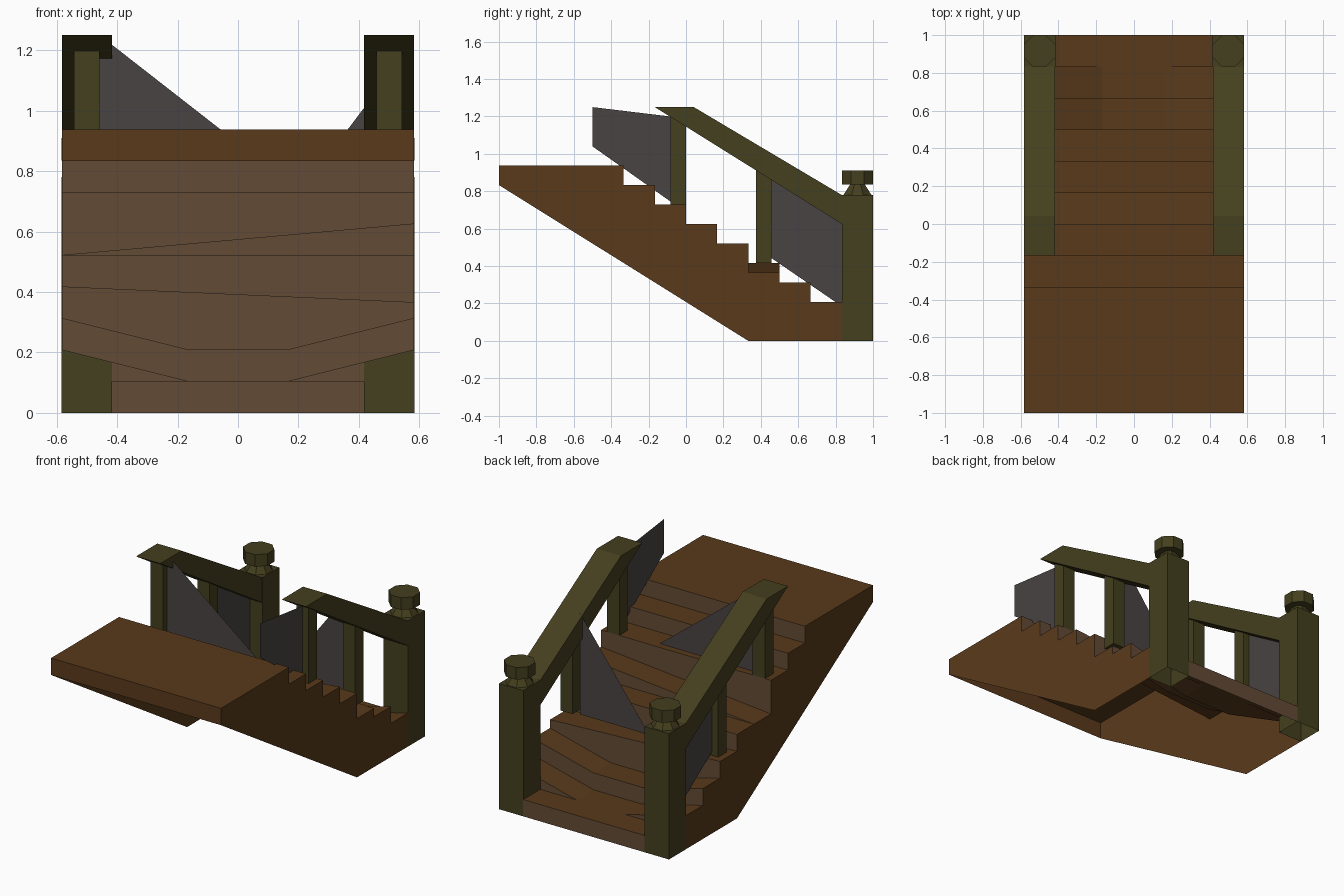
import bpy, bmesh, math

if "Cube" in bpy.data.objects:
    bpy.data.objects.remove(bpy.data.objects["Cube"])

W, IN = 0.583, 0.417          # half width, inner edge of the posts
RUN, RISE = 1 / 6, 0.9375 / 9


def material(name, rgb):
    m = bpy.data.materials.new(name)
    m.diffuse_color = (*rgb, 1)
    m.use_nodes = True
    m.node_tree.nodes["Principled BSDF"].inputs["Base Color"].default_value = m.diffuse_color
    return m


WOOD = material("brown_wood", (0.10, 0.042, 0.011))
PALE = material("pale_wood", (0.126, 0.07, 0.036))
OLIVE = material("olive_wood", (0.058, 0.05, 0.013))
GREY = material("grey_web", (0.068, 0.056, 0.056))


def make(name, faces, mat):
    """Object from a list of faces, each a list of points."""
    bm = bmesh.new()
    for pts in faces:
        clean = [p for i, p in enumerate(pts) if math.dist(p, pts[i - 1]) > 1e-5]
        if len(clean) > 2:
            bm.faces.new([bm.verts.new(p) for p in clean])
    bmesh.ops.remove_doubles(bm, verts=bm.verts, dist=1e-5)
    me = bpy.data.meshes.new(name)
    bm.to_mesh(me)
    bm.free()
    me.materials.append(mat)
    ob = bpy.data.objects.new(name, me)
    bpy.context.collection.objects.link(ob)
    return ob


def prism(name, profile, x0, x1, mat):
    """Extrude a (y, z) profile from x0 to x1."""
    a = [(x0, y, z) for y, z in profile]
    b = [(x1, y, z) for y, z in profile]
    n = len(a)
    faces = [a[::-1], b] + [[a[i], a[(i + 1) % n], b[(i + 1) % n], b[i]] for i in range(n)]
    ob = make(name, faces, mat)
    bm = bmesh.new()
    bm.from_mesh(ob.data)
    bmesh.ops.recalc_face_normals(bm, faces=bm.faces)
    bm.to_mesh(ob.data)
    bm.free()
    return ob


def lathe(name, n, cx, cy, rings, mat):
    """Stack of n-sided rings (apothem, z), open below and closed on top."""
    loops = []
    for r, z in rings:
        k = r / math.cos(math.pi / n)
        loops.append([(cx + k * math.cos((2 * i + 1) * math.pi / n),
                       cy + k * math.sin((2 * i + 1) * math.pi / n), z) for i in range(n)])
    faces = [[lo[i], lo[(i + 1) % n], hi[(i + 1) % n], hi[i]]
             for lo, hi in zip(loops, loops[1:]) for i in range(n)]
    return make(name, faces + [loops[-1]], mat)


def height(step, x):
    """Tread height: steps 2 and 3 sag, 4 and 6 lean."""
    z = step * RISE
    if step in (2, 3):
        z -= RISE * min(1, (W - abs(x)) / (W - 0.167))
    elif step == 4:
        z -= 0.052 * (x + W) / (2 * W)
    elif step == 6:
        z -= RISE * (W - x) / (2 * W)
    return z


# treads and risers, an open sheet
xs = [-W, -IN, -0.167, 0.167, IN, W]
treads, risers = [], []
for s in range(1, 10):
    yf = 1 - (s - 1) * RUN
    yb = -1 if s == 9 else yf - RUN
    for a, b in zip(xs, xs[1:]):
        outer = max(abs(a), abs(b)) > 0.5
        if not (s == 1 and outer):
            treads.append([(a, yb, height(s, a)), (b, yb, height(s, b)),
                           (b, yf, height(s, b)), (a, yf, height(s, a))])
        if not (s <= 2 and outer):
            risers.append([(b, yf, height(s - 1, b)), (a, yf, height(s - 1, a)),
                           (a, yf, height(s, a)), (b, yf, height(s, b))])
make("treads", treads, WOOD)
make("risers", risers, PALE)
make("landing_edge", [[(-W, -1, 0.833), (W, -1, 0.833), (W, -1, 0.9375), (-W, -1, 0.9375)]], WOOD)

for side, label in ((-1, "left"), (1, "right")):
    x = side * W
    # stringer follows the step heights on its side
    pts = [(x, -1, 0.9375), (x, -1, 0.833), (x, 1 / 3, 0), (x, 1 - RUN, 0)]
    for s in range(2, 10):
        yf = 1 - (s - 1) * RUN
        pts.append((x, yf, height(s, x)))
        if s < 9:
            pts.append((x, yf - RUN, height(s, x)))
    make(label + "_stringer", [pts if side > 0 else pts[::-1]], WOOD)

    # newel post with neck and octagonal cap
    cx, cy = side * 0.5, 1 - RUN / 2
    lathe(label + "_post", 4, cx, cy, [(0.0833, 0), (0.0833, 0.78)], OLIVE)
    lathe(label + "_post_neck", 8, cx, cy, [(0.075, 0.78), (0.038, 0.838)], OLIVE)
    lathe(label + "_post_cap", 8, cx, cy,
          [(0.038, 0.835), (0.0833, 0.835), (0.0833, 0.91)], OLIVE)

    # sloping handrail and two balusters
    prism(label + "_handrail", [(-0.167, 1.25), (0.0417, 1.25), (0.833, 0.78), (0.833, 0.625)],
          side * IN, side * W, OLIVE)
    for i, (y, z) in enumerate(((-0.083, 0.729), (0.375, 0.4167))):
        top = [1.25 - 0.625 * (v + 0.167) for v in (y, y + 0.083)]
        prism(f"{label}_baluster_{i + 1}",
              [(y, z), (y + 0.083, z), (y + 0.083, top[1]), (y, top[0])],
              side * 0.458, side * 0.542, OLIVE)

# thin hanging webs
make("left_cross_web", [[(-0.458, -0.042, 1.25), (-0.458, -0.042, 0.729), (0.21, -0.042, 0.729)]], GREY)
make("right_cross_web", [[(0.435, 0.417, 1.033), (0.435, 0.417, 0.405), (-0.04, 0.417, 0.405)]], GREY)
make("right_upper_web", [[(0.5, -0.5, 1.25), (0.5, -0.5, 1.04),
                          (0.5, -0.06, 0.729), (0.5, -0.06, 1.197)]], GREY)
make("left_lower_web", [[(-0.5, 0.417, 0.89), (-0.5, 0.417, 0.47),
                         (-0.5, 0.84, 0.18), (-0.5, 0.84, 0.63)]], GREY)
